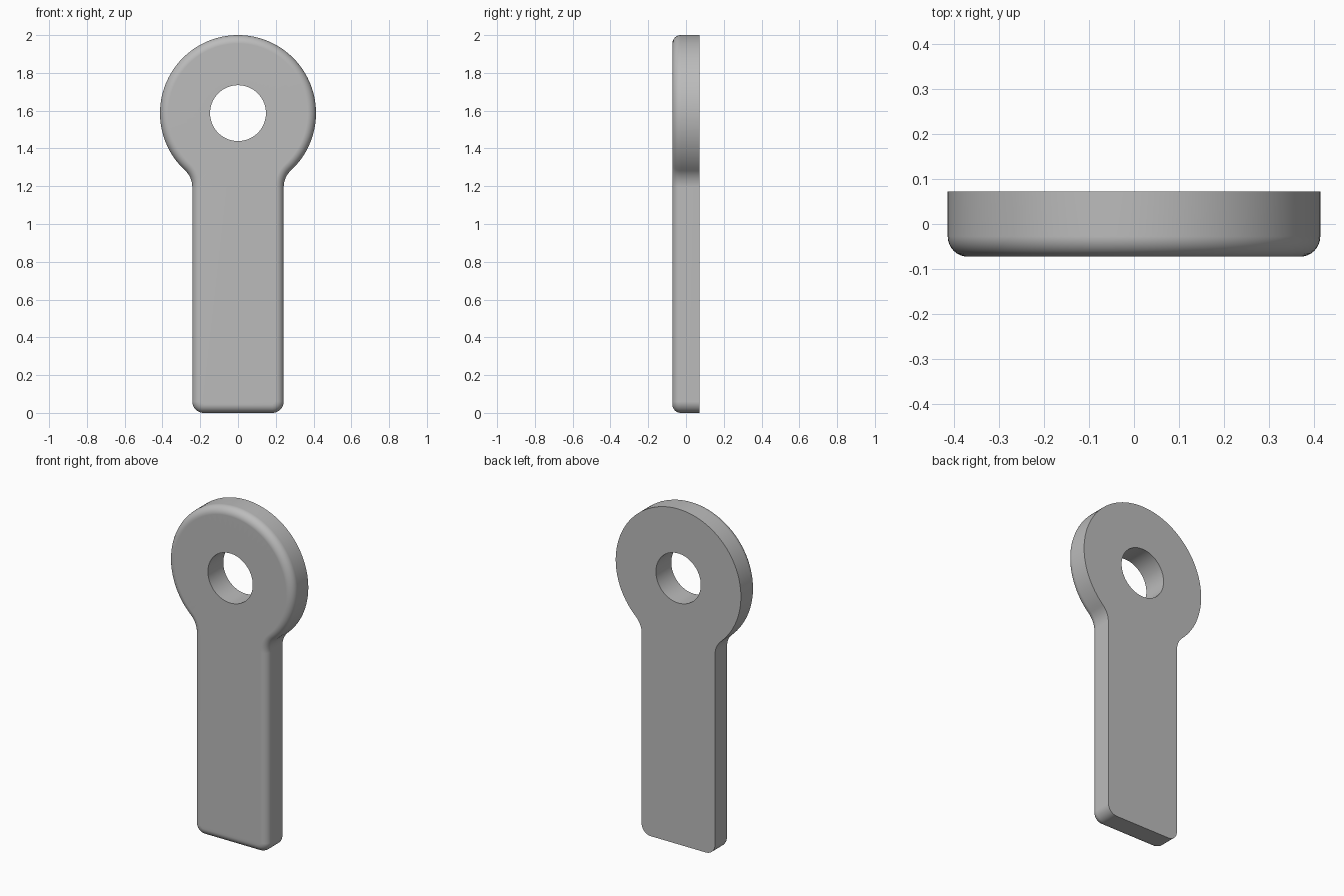
import bpy
import bmesh
from math import sin, cos, pi, sqrt, atan2

cube = bpy.data.objects.get("Cube")
if cube:
    bpy.data.objects.remove(cube, do_unlink=True)

HEAD_Z, HEAD_R, HOLE_R = 1.587, 0.413, 0.148
HALF_W, NECK_R, CORNER_R = 0.242, 0.12, 0.06
HALF_T, ROUND = 0.0725, 0.045


def arc(cx, cz, r, start, end, steps):
    return [(cx + r * cos(start + (end - start) * i / steps),
             cz + r * sin(start + (end - start) * i / steps)) for i in range(steps + 1)]


def outline(inset):
    """Round head, filleted neck and straight shank, moved inward by inset."""
    fx = HALF_W + NECK_R
    drop = sqrt((HEAD_R + NECK_R) ** 2 - fx ** 2)
    a = atan2(-drop, fx)
    half = arc(0, HEAD_Z, HEAD_R - inset, pi / 2, a, 48)
    half += arc(fx, HEAD_Z - drop, NECK_R + inset, a + pi, pi, 12)[1:]
    half += arc(HALF_W - CORNER_R, CORNER_R, CORNER_R - inset, 0, -pi / 2, 8)
    return half + [(-x, z) for x, z in reversed(half[1:])]


def add_ring(bm, points, y):
    return [bm.verts.new((x, y, z)) for x, z in points]


def bridge(bm, a, b):
    for i in range(len(a)):
        j = (i + 1) % len(a)
        bm.faces.new((a[i], a[j], b[j], b[i]))


def loop_edges(bm, ring):
    return [bm.edges.get((ring[i], ring[i - 1])) for i in range(len(ring))]


bm = bmesh.new()

# Outer wall, with a rounded front rim
rings = [add_ring(bm, outline(0), HALF_T)]
for i in range(9):
    t = pi / 2 * i / 8
    rings.append(add_ring(bm, outline(ROUND * (1 - cos(t))),
                          -HALF_T + ROUND * (1 - sin(t))))
for a, b in zip(rings, rings[1:]):
    bridge(bm, a, b)

# Hole wall
circle = arc(0, HEAD_Z, HOLE_R, 0, 2 * pi, 64)[:-1]
hole_back, hole_front = add_ring(bm, circle, HALF_T), add_ring(bm, circle, -HALF_T)
bridge(bm, hole_back, hole_front)

# Flat front and back
for outer, inner in ((rings[0], hole_back), (rings[-1], hole_front)):
    bmesh.ops.triangle_fill(bm, use_beauty=True,
                            edges=loop_edges(bm, outer) + loop_edges(bm, inner))
bmesh.ops.recalc_face_normals(bm, faces=bm.faces)

mesh = bpy.data.meshes.new("eyelet_tag")
bm.to_mesh(mesh)
bm.free()
tag = bpy.data.objects.new("eyelet_tag", mesh)
bpy.context.collection.objects.link(tag)

# Plain grey
grey = bpy.data.materials.new("plain grey")
grey.use_nodes = True
colour = (0.5, 0.5, 0.5, 1)
grey.diffuse_color = colour
grey.node_tree.nodes["Principled BSDF"].inputs["Base Color"].default_value = colour
mesh.materials.append(grey)

# Smooth walls with crisp back and hole edges
bpy.ops.object.select_all(action="DESELECT")
tag.select_set(True)
bpy.context.view_layer.objects.active = tag
bpy.ops.object.shade_smooth_by_angle(angle=pi / 6)
normals = tag.modifiers.new("even_normals", "WEIGHTED_NORMAL")
normals.keep_sharp = True
